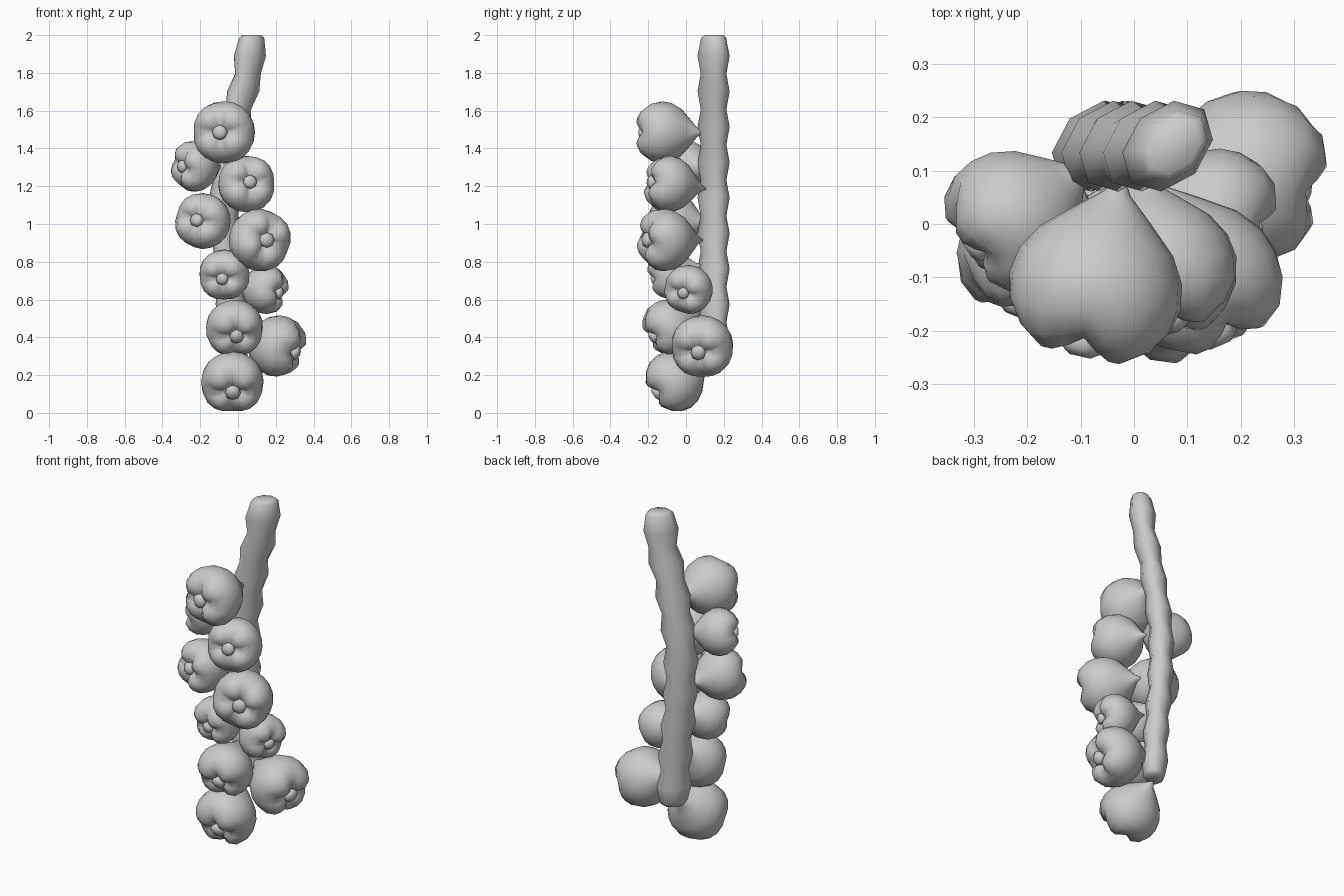
import bpy, bmesh, math
from mathutils import Vector

old = bpy.data.objects.get("Cube")
if old:
    bpy.data.objects.remove(old, do_unlink=True)

mat = bpy.data.materials.new("pale grey")
mat.use_nodes = True
grey = (0.6, 0.6, 0.6, 1)
mat.diffuse_color = grey
mat.node_tree.nodes["Principled BSDF"].inputs["Base Color"].default_value = grey


def finish(name, bm):
    bmesh.ops.recalc_face_normals(bm, faces=bm.faces)
    mesh = bpy.data.meshes.new(name)
    bm.to_mesh(mesh)
    bm.free()
    mesh.materials.append(mat)
    for face in mesh.polygons:
        face.use_smooth = True
    obj = bpy.data.objects.new(name, mesh)
    bpy.context.collection.objects.link(obj)


def skin(bm, rings):
    """Bridge rings of points and close both ends."""
    loops = [[bm.verts.new(p) for p in ring] for ring in rings]
    n = len(loops[0])
    for a, b in zip(loops, loops[1:]):
        for i in range(n):
            j = (i + 1) % n
            bm.faces.new((a[i], a[j], b[j], b[i]))
    bm.faces.new(loops[0])
    bm.faces.new(loops[-1])


# Bulb profile: distance along the axis, radius, depth of the clove creases
PROFILE = [(-1.25, .03, 0), (-1.05, .15, 0), (-.8, .44, 0), (-.5, .77, 0),
           (-.2, .95, .01), (.1, 1.01, .02), (.4, .98, .05), (.68, .82, .12),
           (.83, .56, .2), (.76, .32, .2), (.55, .1, 0)]
ROOT = [(.5, .16), (.64, .24), (.76, .24), (.84, .12)]
LOBES, SIDES = 4, 20


def bulb(name, centre, direction, radius, turn):
    axis = Vector(direction).normalized()
    side = axis.cross(Vector((0, 0, 1))).normalized()
    up = side.cross(axis)
    centre = Vector(centre)

    def point(along, r, a):
        return centre + radius * (axis * along + r * (side * math.cos(a) + up * math.sin(a)))

    bm = bmesh.new()
    rings = []
    for along, r, crease in PROFILE:
        ring = []
        for i in range(SIDES):
            a = math.tau * i / SIDES
            groove = (0.5 + 0.5 * math.cos(LOBES * a)) ** 2
            ring.append(point(along - crease * groove, r * (1 - crease * groove), a + turn))
        rings.append(ring)
    skin(bm, rings)
    # Small root button set in the hollow
    skin(bm, [[point(s, r, math.tau * i / 8) for i in range(8)] for s, r in ROOT])
    finish(name, bm)


# Hanging bulbs: name, widest point, direction of the root, radius, turn
BULBS = [
    ("top_bulb", (-.07, -.112, 1.485), (-.22, -.95, 0), .166, 0),
    ("upper_bulb", (.042, -.08, 1.21), (.2, -.95, .12), .152, 0),
    ("middle_bulb", (.108, -.1, .915), (.38, -.9, 0), .165, .4),
    ("upper_right_bulb", (-.22, .014, 1.305), (-.8, -.55, 0), .134, .4),
    ("middle_right_bulb", (-.18, -.055, 1.015), (-.35, -.88, .05), .148, .3),
    ("inner_bulb", (-.07, -.075, .735), (-.15, -.95, -.28), .135, 0),
    ("middle_left_bulb", (.138, .018, .657), (.85, -.35, -.25), .13, .3),
    ("lower_bulb", (-.02, -.08, .457), (.12, -.88, -.5), .153, 0),
    ("lower_left_bulb", (.198, .09, .358), (.93, -.22, -.34), .166, 0),
    ("bottom_bulb", (-.03, -.055, .172), (.02, -.85, -.56), .167, 0),
]
for spec in BULBS:
    bulb(*spec)

# Knobbly braided stalk: wavy radius along a gently bowed path
PATH = [(2.0, .074), (1.8, .054), (1.6, 0), (1.4, -.04), (1.2, -.07),
        (.9, -.065), (.6, -.035), (.2, -.015)]


def path_x(z):
    for (z1, x1), (z0, x0) in zip(PATH, PATH[1:]):
        if z >= z0:
            return x0 + (x1 - x0) * (z - z0) / (z1 - z0)
    return PATH[-1][1]


def stalk_ring(z, size):
    """Flattened octagon, wider across its diagonal."""
    ring = []
    for i in range(8):
        a = math.tau * i / 8
        wide = .097 * size * math.cos(a)
        thin = .073 * size * math.sin(a)
        ring.append((path_x(z) + (wide - thin) * math.sqrt(.5),
                     .146 + (wide + thin) * math.sqrt(.5), z))
    return ring


rings = [stalk_ring(2.0, .6), stalk_ring(1.985, .78)]
rings += [stalk_ring(1.89 - k * .094, .8 if k % 2 else 1) for k in range(18)]
rings.append(stalk_ring(.275, .65))
stalk = bmesh.new()
skin(stalk, rings)
finish("stalk", stalk)
